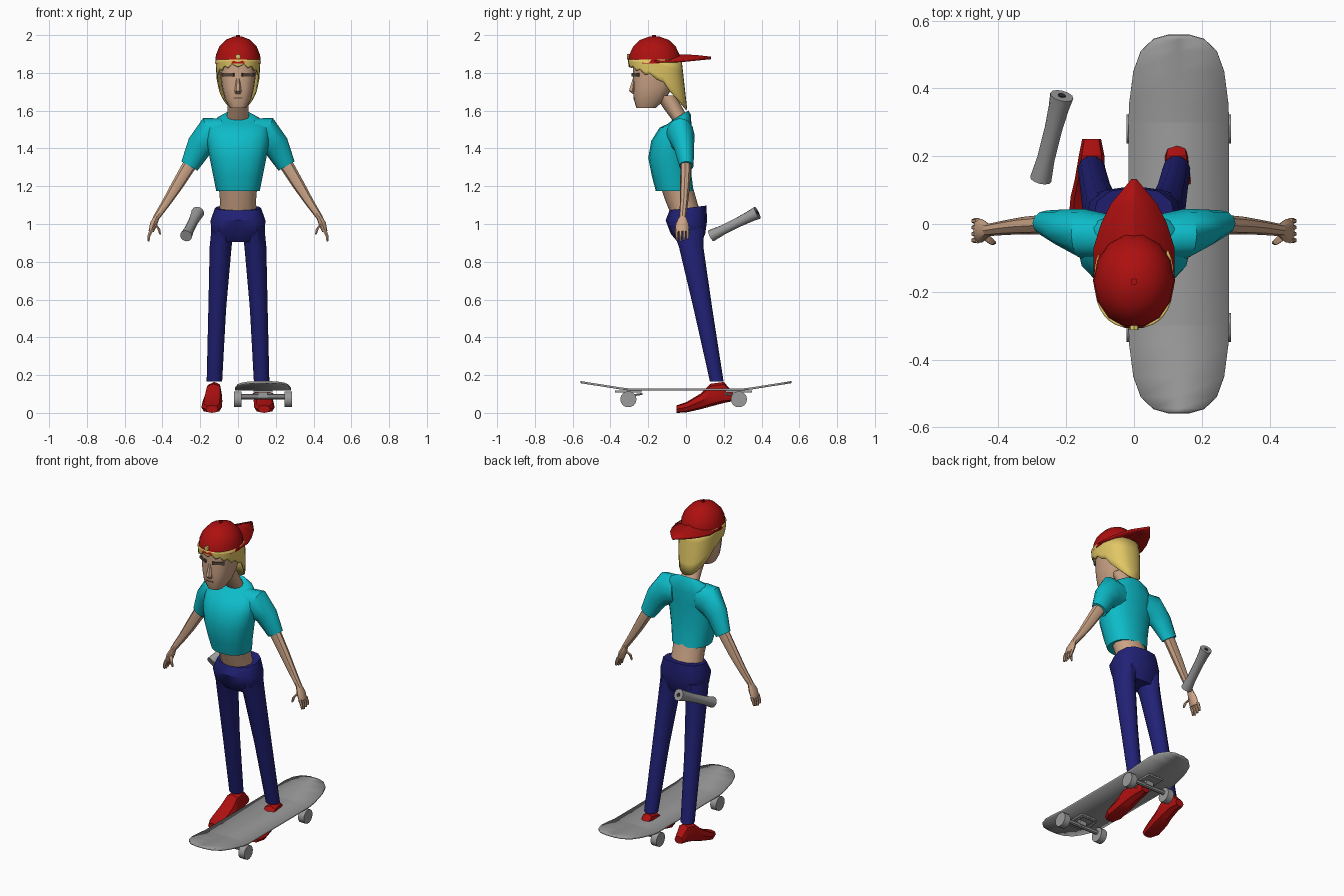
import bpy
import bmesh
from math import cos, sin, pi, copysign
from mathutils import Vector, Matrix

if "Cube" in bpy.data.objects:
    bpy.data.objects.remove(bpy.data.objects["Cube"], do_unlink=True)


def material(name, *rgb):
    mat = bpy.data.materials.new(name)
    mat.use_nodes = True
    mat.diffuse_color = (*rgb, 1)
    mat.node_tree.nodes["Principled BSDF"].inputs["Base Color"].default_value = (*rgb, 1)
    return mat


red = material("cap and shoe red", .42, .005, .005)
cyan = material("shirt cyan", .004, .5, .58)
navy = material("trouser navy", .015, .015, .18)
skin = material("skin", .6, .37, .24)
blond = material("blond hair", .75, .57, .13)
grey = material("board grey", .33, .33, .33)
brown = material("brow brown", .09, .06, .04)
dark = material("dark hole", .03, .03, .03)


def finish(name, bm, mat, angle=.7, thickness=0):
    """Turn a bmesh into a shaded object, optionally given thickness."""
    bmesh.ops.recalc_face_normals(bm, faces=bm.faces)
    mesh = bpy.data.meshes.new(name)
    bm.to_mesh(mesh)
    bm.free()
    mesh.materials.append(mat)
    obj = bpy.data.objects.new(name, mesh)
    bpy.context.collection.objects.link(obj)
    if thickness:
        solid = obj.modifiers.new("thickness", "SOLIDIFY")
        solid.thickness = thickness
        solid.offset = 0
    bpy.ops.object.select_all(action="DESELECT")
    obj.select_set(True)
    bpy.context.view_layer.objects.active = obj
    bpy.ops.object.shade_smooth_by_angle(angle=angle)
    return obj


def curve_power(value, power):
    return copysign(abs(value) ** (2 / power), value)


def loft(name, mat, rings, sides=12, side=1, power=2, angle=.7):
    """Skin rings of (x, y, z, width, depth[, direction]); side=-1 mirrors."""
    bm = bmesh.new()
    loops = []
    for x, y, z, width, depth, *aim in rings:
        right, up = Vector((1, 0, 0)), Vector((0, 1, 0))
        if aim:
            ahead = Vector(aim[0]).normalized()
            up = (Vector((0, 0, 1)) - ahead * ahead.z).normalized()
            right = up.cross(ahead)
        loop = []
        for i in range(sides):
            a = 2 * pi * i / sides
            p = (Vector((x, y, z)) + right * width * curve_power(cos(a), power)
                 + up * depth * curve_power(sin(a), power))
            loop.append(bm.verts.new((p.x * side, p.y, p.z)))
        loops.append(loop)
    for low, high in zip(loops, loops[1:]):
        for i in range(sides):
            j = (i + 1) % sides
            bm.faces.new((low[i], low[j], high[j], high[i]))
    bm.faces.new(loops[0])
    bm.faces.new(loops[-1])
    return finish(name, bm, mat, angle)


def rod(name, mat, start, end, radius, sides=12):
    aim = Vector(end) - Vector(start)
    return loft(name, mat, [(*start, radius, radius, aim), (*end, radius, radius, aim)], sides)


def box(name, mat, centre, size, turn=0):
    bm = bmesh.new()
    bmesh.ops.create_cube(bm, size=1, matrix=Matrix.Translation(centre)
                          @ Matrix.Rotation(turn, 4, "Z") @ Matrix.Diagonal((*size, 1)))
    return finish(name, bm, mat)


def sheet(name, mat, stations, centre_x, thickness):
    """Thin panel through stations of (y, half width, edge z, middle z)."""
    bm = bmesh.new()
    rows = [[bm.verts.new((centre_x + s * w, y, mid if s == 0 else edge)) for s in (-1, 0, 1)]
            for y, w, edge, mid in stations]
    for a, b in zip(rows, rows[1:]):
        for i in range(2):
            bm.faces.new((a[i], a[i + 1], b[i + 1], b[i]))
    return finish(name, bm, mat, .1, thickness)


# Torso and waist
loft("shirt_body", cyan, [
    (0, -.06, 1.175, .115, .1), (0, -.075, 1.25, .13, .105),
    (0, -.087, 1.35, .15, .113), (0, -.078, 1.44, .165, .106),
    (0, -.055, 1.51, .165, .085), (0, -.035, 1.555, .115, .065, (0, -.4, 1)),
    (0, -.03, 1.575, .075, .05, (0, -.6, 1))], 16, power=2.3)
loft("midriff", skin, [(0, .0, 1.05, .1, .08), (0, -.025, 1.12, .095, .083),
                       (0, -.05, 1.2, .102, .085)])
loft("trouser_hips", navy, [
    (0, .02, .905, .1, .065), (0, .01, .95, .142, .092), (0, .002, 1.02, .145, .11),
    (0, .01, 1.085, .122, .098, (0, -.13, 1))], power=2.6)

# Limbs, mirrored left and right
for side, label in ((1, "left"), (-1, "right")):
    loft(label + "_sleeve", cyan, [
        (.08, -.04, 1.475, .07, .085, (1, 0, -.1)),
        (.15, -.03, 1.472, .075, .095, (1, 0, -.4)),
        (.205, -.012, 1.41, .055, .07, (.7, 0, -.9)),
        (.257, .002, 1.307, .038, .049, (.5, 0, -.85))], side=side)
    slope = (.5, -.05, -.85)
    loft(label + "_arm", skin, [
        (.24, 0, 1.34, .03, .038, slope), (.325, -.005, 1.2, .026, .031, slope),
        (.375, -.01, 1.12, .022, .024, slope), (.432, -.018, 1.035, .018, .017, slope)],
        8, side)
    down = (.3, 0, -1)
    loft(label + "_palm", skin, [
        (.43, -.018, 1.04, .018, .016, down), (.447, -.02, 1.0, .034, .019, down),
        (.46, -.02, .96, .036, .014, down)], 8, side)
    for i in range(4):
        y = -.048 + i * .019
        loft(label + "_finger", skin, [
            (.459, y, .968, .009, .011, down), (.472, y, .935, .008, .009, down),
            (.474, y, .908 + abs(i - 1) * .006, .005, .006, down)], 6, side)
    loft(label + "_thumb", skin, [
        (.44, -.035, 1.0, .012, .013, down), (.42, -.053, .975, .009, .01, down),
        (.412, -.055, .945, .006, .006, down)], 6, side)
    loft(label + "_trouser_leg", navy, [
        (.08, .01, .98, .06, .09), (.092, .027, .88, .058, .068),
        (.11, .09, .55, .047, .052), (.125, .163, .165, .041, .038)], 10, side)
    ahead = (0, -1, 0)
    loft(label + "_shoe", red, [
        (.125, .25, .085, .028, .022, ahead), (.125, .2, .108, .038, .056, ahead),
        (.13, .13, .094, .045, .06, ahead), (.135, .08, .062, .052, .042, ahead),
        (.14, 0, .029, .054, .027, ahead), (.138, -.05, .02, .032, .02, ahead)],
        8, side, 2.6, .5)
    box(label + "_brow", brown, (side * .052, -.267, 1.79), (.07, .009, .017), side * .5)

# Head
loft("neck", skin, [(0, -.02, 1.54, .062, .045), (0, -.06, 1.6, .055, .05),
                    (0, -.11, 1.68, .055, .055)])
loft("head", skin, [
    (0, -.212, 1.613, .042, .05), (0, -.193, 1.66, .07, .084),
    (0, -.177, 1.72, .085, .104), (0, -.165, 1.79, .095, .115),
    (0, -.165, 1.87, .1, .115)], 16, power=2.6)
loft("nose", skin, [(0, -.275, 1.775, .009, .006), (0, -.284, 1.705, .018, .021),
                    (0, -.275, 1.688, .014, .008)], 6, angle=.3)
box("mouth", brown, (0, -.274, 1.668), (.05, .008, .005))

# Hair: a curtain round the head, short in front and long behind
bm = bmesh.new()
columns, rows = 32, 5
strands = []
for i in range(columns):
    a = 2 * pi * i / columns
    front = cos(a)
    bottom = 1.765 + (.065 if front > 0 else .16) * front
    if front > -.5:
        bottom += .018 * (i % 2)
    strand = []
    for k in range(rows):
        z = 1.87 + (bottom - 1.87) * k / (rows - 1)
        drop = (1.87 - z) / .27
        strand.append(bm.verts.new((
            .113 * (1 - .25 * drop ** 2) * curve_power(sin(a), 2.5),
            -.165 - .138 * curve_power(front, 2.3) + .03 * drop, z)))
    strands.append(strand)
for i in range(columns):
    a, b = strands[i], strands[(i + 1) % columns]
    for k in range(rows - 1):
        bm.faces.new((a[k], b[k], b[k + 1], a[k + 1]))
finish("hair", bm, blond, .7, .008)

# Cap worn backwards
loft("cap_dome", red, [
    (0, -.167, 1.85, .121, .143), (0, -.167, 1.895, .117, .137),
    (0, -.167, 1.94, .099, .115), (0, -.167, 1.975, .065, .078),
    (0, -.167, 1.993, .02, .024)], 14)
rod("cap_button", red, (0, -.17, 1.985), (0, -.17001, 2), .01, 8)
rod("cap_opening", blond, (0, -.3, 1.886), (0, -.312, 1.886), .014, 8)
sheet("cap_brim", red, [
    (-.17, .119, 1.86, 1.875), (-.07, .118, 1.86, 1.893), (0, .096, 1.865, 1.892),
    (.06, .066, 1.871, 1.888), (.132, .006, 1.878, 1.88)], 0, .012)

# Skateboard deck, symmetrical end to end
board_x = .132
half = [(.3, .148, .124), (.35, .147, .13), (.45, .134, .146), (.51, .112, .155),
        (.545, .075, .161), (.558, .03, .163)]
outline = [(-y, w, z, z) for y, w, z in reversed(half)] + [(y, w, z, z) for y, w, z in half]
sheet("deck", grey, outline, board_x, .011)

# Trucks and wheels
for y, label in ((-.305, "front"), (.28, "rear")):
    inward = copysign(1, -y)
    box(label + "_truck_plate", grey, (board_x, y, .114), (.1, .14, .01))
    box(label + "_truck_hanger", grey, (board_x, y, .098), (.05, .035, .03))
    rod(label + "_axle", grey, (.0, y, .085), (.264, y, .085), .014, 8)
    for s in (-1, 1):
        x = board_x + s * .134
        rod(label + "_wheel", grey, (x - .02, y, .072), (x + .02, y, .072), .043, 14)
        rod(label + "_strut", grey, (board_x + s * .05, y, .09),
            (board_x + s * .05, y + inward * .07, .1), .006, 6)
    rod(label + "_crossbar", grey, (board_x - .05, y + inward * .07, .1),
        (board_x + .05, y + inward * .07, .1), .006, 6)

# Loose flared tube floating behind the right hip
start, end = Vector((-.275, .132, .937)), Vector((-.213, .378, 1.06))
aim = end - start
loft("tube", grey, [(*start.lerp(end, t), r, r, aim) for t, r in
                    ((0, .032), (.25, .026), (.6, .026), (.85, .03), (1, .035))])
rod("tube_hole", dark, end, end + aim * .01, .012, 8)
